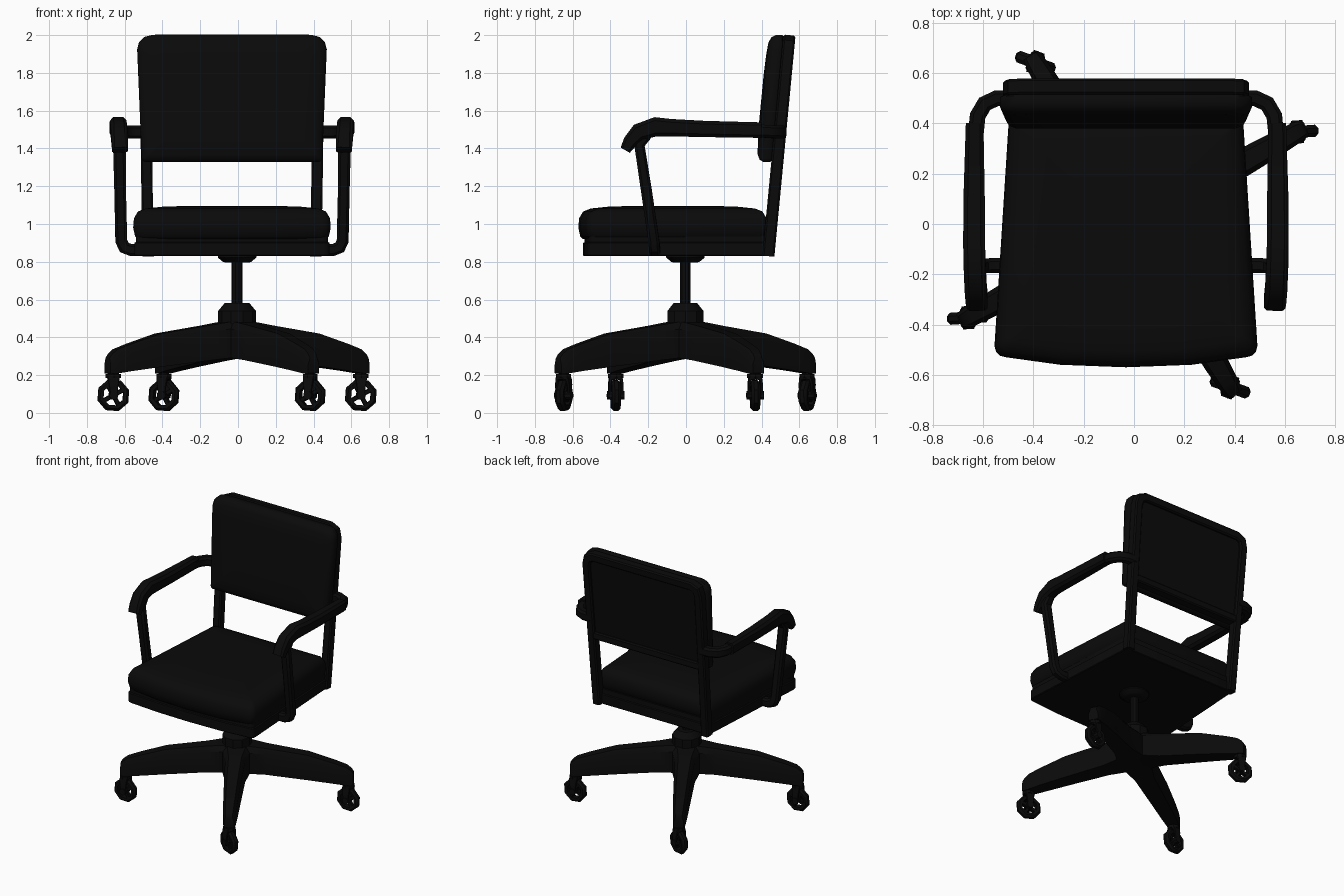
import bpy, bmesh
from math import sin, cos, pi, radians
from mathutils import Vector, Matrix

if "Cube" in bpy.data.objects:
    bpy.data.objects.remove(bpy.data.objects["Cube"])

XC = -0.032                      # centre of seat, back and arms
BASE = Vector((-0.005, -0.003, 0))  # centre of swivel base
LEG_ANGLES = [radians(a) for a in (29.4, 121, 209.4, 301)]

black = bpy.data.materials.new("black")
black.diffuse_color = (0.003, 0.003, 0.003, 1)
black.use_nodes = True
black.node_tree.nodes["Principled BSDF"].inputs["Base Color"].default_value = black.diffuse_color


def finish(name, bm, loc=(0, 0, 0), mirror=False, angle=35):
    bmesh.ops.recalc_face_normals(bm, faces=bm.faces)
    me = bpy.data.meshes.new(name)
    bm.to_mesh(me)
    bm.free()
    ob = bpy.data.objects.new(name, me)
    bpy.context.collection.objects.link(ob)
    ob.location = loc
    me.materials.append(black)
    if mirror:
        ob.modifiers.new("mirror", 'MIRROR').use_axis = (True, False, False)
        ob.modifiers["mirror"].use_mirror_merge = False
    bpy.ops.object.select_all(action='DESELECT')
    ob.select_set(True)
    bpy.context.view_layer.objects.active = ob
    bpy.ops.object.shade_smooth_by_angle(angle=radians(angle))
    return ob


def loft(bm, rings, closed=False):
    vs = [[bm.verts.new(p) for p in r] for r in rings]
    n = len(vs[0])
    for a, b in zip(vs, vs[1:] + vs[:1] if closed else vs[1:]):
        for i in range(n):
            j = (i + 1) % n
            bm.faces.new((a[i], a[j], b[j], b[i]))
    if not closed:
        bm.faces.new(vs[0])
        bm.faces.new(vs[-1])


def sweep(bm, path, ref, sizes, ch=0.3):
    """Chamfered rectangle along a path; sizes = (width along ref, height)."""
    P = [Vector(p) for p in path]
    ref = Vector(ref)
    rings = []
    for i, p in enumerate(P):
        d0 = (p - P[max(i - 1, 0)]).normalized() if i else (P[1] - p).normalized()
        d1 = (P[i + 1] - p).normalized() if i < len(P) - 1 else d0
        t = (d0 + d1).normalized()
        a = (ref - t * ref.dot(t)).normalized()
        b = t.cross(a) / max(t.dot(d0), 0.6)
        w, h = sizes[i] if isinstance(sizes, list) else sizes
        w, h, c = w / 2, h / 2, min(w, h) / 2 * ch
        sec = [(-w + c, -h), (w - c, -h), (w, -h + c), (w, h - c),
               (w - c, h), (-w + c, h), (-w, h - c), (-w, -h + c)]
        rings.append([p + a * u + b * v for u, v in sec])
    loft(bm, rings)


def outline(w0, w1, v0, v1, r0, r1, bow=0, inset=0, n=3):
    """Rounded trapezoid: half widths w0 (low edge) and w1 (high edge)."""
    w0, w1, v0, v1 = w0 - inset, w1 - inset, v0 + inset, v1 - inset
    r0, r1 = max(r0 - inset * .3, .01), max(r1 - inset * .3, .01)
    pts = []
    for cx, cy, r, a0 in ((w0 - r0, v0 + r0, r0, -90), (w1 - r1, v1 - r1, r1, 0),
                          (-w1 + r1, v1 - r1, r1, 90), (-w0 + r0, v0 + r0, r0, 180)):
        pts += [(cx + r * cos(radians(a0 + 90 * k / n)),
                 cy + r * sin(radians(a0 + 90 * k / n))) for k in range(n + 1)]
    pts += [(-.5 * w0, v0 - .75 * bow), (0, v0 - bow), (.5 * w0, v0 - .75 * bow)]
    return pts


def lathe(name, prof, n, loc):
    bm = bmesh.new()
    loft(bm, [[(r * cos(2 * pi * k / n), r * sin(2 * pi * k / n), z)
               for k in range(n)] for r, z in prof])
    return finish(name, bm, loc)


# Seat pan, with a slightly inset lip below the cushion
bm = bmesh.new()
loft(bm, [[(x, y, z) for x, y in outline(.517, .463, -.52, .44, .03, .02, .025, i)]
          for z, i in ((.83, .004), (.835, 0), (.9, 0), (.904, .008), (.94, .008))])
finish("seat_pan", bm, (XC, 0, 0))

# Seat cushion
bm = bmesh.new()
loft(bm, [[(x, y, z) for x, y in outline(.523, .467, -.53, .43, .045, .03, .04, i)]
          for z, i in ((.92, .025), (.935, .01), (.98, 0), (1.03, .004),
                       (1.066, .025), (1.082, .065), (1.092, .16), (1.096, .3))])
finish("seat_cushion", bm, (XC, 0, 0), angle=50)


# Backrest parts lean along one sloping plane; d is depth in front of it
def lean(x, z, d):
    return (x, .58 - (2.0 - z) * .0957 - d, z)


bm = bmesh.new()
arch = [(-.444, .83), (-.452, 1.33), (-.459, 1.9), (-.445, 1.95), (-.40, 1.97)]
arch += [(-x, z) for x, z in reversed(arch)]
sweep(bm, [lean(x, z, .032) for x, z in arch], (0, 1, -.0957), (.064, .06))
finish("back_frame", bm, (XC, 0, 0))

bm = bmesh.new()
loft(bm, [[lean(x, z, d) for x, z in outline(.45, .455, 1.335, 1.965, .02, .05)]
          for d in (.02, .07)])
sweep(bm, [lean(-.45, 1.36, .032), lean(.45, 1.36, .032)], (0, 1, 0), (.06, .055))
finish("back_panel", bm, (XC, 0, 0))

bm = bmesh.new()
loft(bm, [[lean(x, z, d) for x, z in outline(.478, .502, 1.328, 2.0, .02, .075, 0, i)]
          for d, i in ((.064, .006), (.07, 0), (.105, 0), (.127, .012),
                       (.14, .04), (.146, .11), (.149, .22))])
finish("back_cushion", bm, (XC, 0, 0), angle=50)

# Arms: lower support, rear tube and pad, mirrored
bm = bmesh.new()
sweep(bm, [(.40, -.165, .862), (.535, -.165, .862), (.57, -.167, .876),
           (.586, -.17, .91), (.592, -.21, 1.18), (.596, -.247, 1.42),
           (.597, -.21, 1.47)], (0, 1, 0), (.058, .062), .45)
finish("arm_support", bm, (XC, 0, 0), True)

bm = bmesh.new()
sweep(bm, [(.45, .502, 1.487), (.515, .5, 1.487), (.562, .478, 1.487),
           (.59, .43, 1.49), (.597, .36, 1.495), (.602, .1, 1.498)],
      (0, 0, 1), (.068, .062), .45)
finish("arm_tube", bm, (XC, 0, 0), True)

bm = bmesh.new()
sweep(bm, [(.602, .40, 1.497), (.604, .1, 1.503), (.604, -.08, 1.51),
           (.602, -.16, 1.515), (.598, -.25, 1.486), (.594, -.295, 1.437),
           (.592, -.321, 1.392)], (1, 0, 0),
      [(.07, .082), (.085, .086), (.087, .092), (.088, .1), (.088, .09),
       (.088, .075), (.084, .056)], .4)
finish("arm_pad", bm, (XC, 0, 0), True)

# Swivel column, mounting plate and hub
lathe("mount_plate", [(.06, .795), (.075, .8), (.102, .822), (.102, .835)], 12, BASE)
lathe("column", [(.029, .35), (.029, .81)], 10, BASE)
lathe("hub", [(.09, .31), (.1, .47), (.1, .54), (.065, .582), (.045, .582)], 10, BASE)

# Four star legs
bm = bmesh.new()
for ang in LEG_ANGLES:
    rot = Matrix.Rotation(ang, 4, 'Z')
    rings = []
    for r, w, zb, zt in ((0, .095, .295, .49), (.1, .09, .29, .478), (.2, .068, .278, .462),
                         (.48, .056, .245, .42), (.66, .048, .222, .365), (.74, .042, .21, .337),
                         (.772, .038, .208, .312), (.787, .034, .21, .29)):
        zm = zt - .035
        rings.append([rot @ Vector((r, s, z)) for s, z in
                      ((-w, zb), (w, zb), (w, zm), (.65 * w, zt), (-.65 * w, zt), (-w, zm))])
    loft(bm, rings)
finish("base_legs", bm, BASE)


# Casters: stem, fork and open wheel with spokes
def caster(name, loc, yaw):
    bm = bmesh.new()
    for r, z0, z1 in ((.03, .18, .23), (.042, .185, .205)):
        loft(bm, [[(r * cos(pi * i / 4), r * sin(pi * i / 4), z) for i in range(8)]
                  for z in (z0, z1)])
    for s in (-1, 1):
        sweep(bm, [(0, 0, .187), (0, s * .028, .18), (0, s * .034, .15),
                   (0, s * .034, .085)], (1, 0, 0),
              [(.06, .016), (.06, .016), (.05, .012), (.034, .012)])

    def ring(r, y, n=8):
        return [(r * cos(2 * pi * (i + .4) / n), y, .093 + r * sin(2 * pi * (i + .4) / n))
                for i in range(n)]
    loft(bm, [ring(.056, -.022), ring(.075, -.024), ring(.088, -.01), ring(.088, .01),
              ring(.075, .024), ring(.056, .022)], True)
    loft(bm, [ring(.024, -.046), ring(.024, .046)])
    for i in range(4):
        a = pi / 2 * i + .5
        sweep(bm, [(.015 * cos(a), 0, .093 + .015 * sin(a)),
                   (.066 * cos(a), 0, .093 + .066 * sin(a))], (0, 1, 0), (.03, .024))
    finish(name, bm, loc).rotation_euler.z = yaw


for k, a in enumerate(LEG_ANGLES):
    yaw = radians(4 if k % 2 == 0 else -20)
    caster(f"caster_{k + 1}", BASE + Vector((.752 * cos(a), .752 * sin(a), 0)), yaw)
